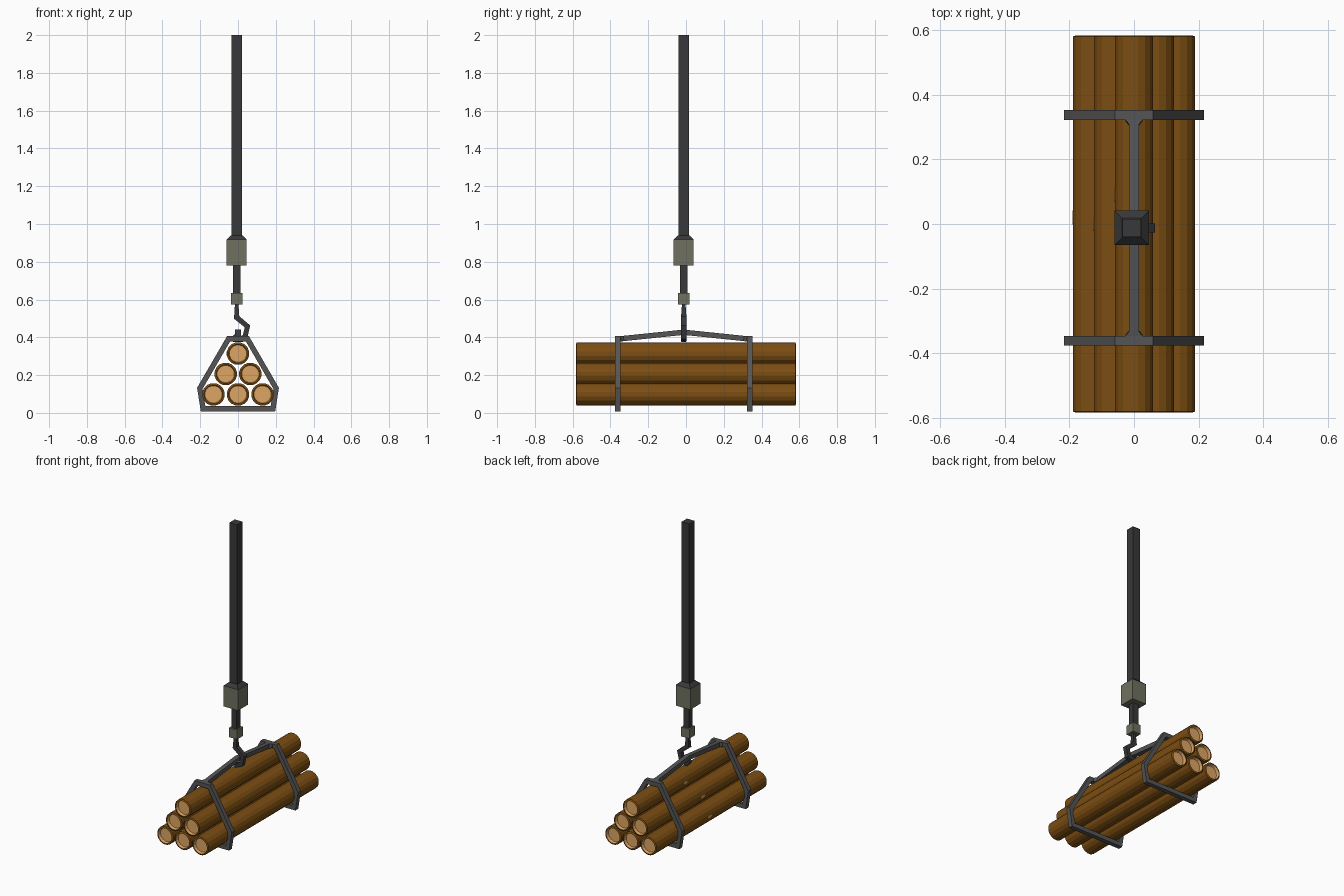
import bpy, bmesh, math
from mathutils import Vector

if "Cube" in bpy.data.objects:
    bpy.data.objects.remove(bpy.data.objects["Cube"])


def material(name, rgb):
    m = bpy.data.materials.new(name)
    m.diffuse_color = (*rgb, 1)
    m.use_nodes = True
    m.node_tree.nodes["Principled BSDF"].inputs["Base Color"].default_value = m.diffuse_color
    return m


BARK = material("bark", (0.2, 0.075, 0.006))
WOOD = material("cut_wood", (0.73, 0.38, 0.13))
STEEL = material("grey_steel", (0.09, 0.09, 0.092))
DARK = material("dark_steel", (0.04, 0.04, 0.04))
OLIVE = material("olive_metal", (0.16, 0.165, 0.115))


def finish(bm, name, mats):
    bmesh.ops.recalc_face_normals(bm, faces=bm.faces[:])
    me = bpy.data.meshes.new(name)
    bm.to_mesh(me)
    bm.free()
    ob = bpy.data.objects.new(name, me)
    bpy.context.collection.objects.link(ob)
    for m in mats:
        me.materials.append(m)
    return ob


def loft(bm, rings, mats=None, closed=False):
    """Bridge consecutive vertex rings; cap the ends unless closed."""
    vs = [[bm.verts.new(p) for p in r] for r in rings]
    n, k = len(vs[0]), len(vs)
    for i in range(k if closed else k - 1):
        a, b = vs[i], vs[(i + 1) % k]
        for j in range(n):
            f = bm.faces.new((a[j], a[(j + 1) % n], b[(j + 1) % n], b[j]))
            f.material_index = mats[i] if mats else 0
    if not closed:
        for r, i in ((vs[0], 0), (vs[-1], -1)):
            bm.faces.new(r).material_index = mats[i] if mats else 0


def bar(name, path, axis, offset, mat, closed=False):
    """Square bar with mitred corners: path of (u, z, half thickness, half width)."""
    n, rings = len(path), []
    pts = [Vector(p[:2]) for p in path]
    for i, (u, z, t, w) in enumerate(path):
        a = pts[i] - pts[i - 1] if i or closed else pts[1] - pts[0]
        b = pts[(i + 1) % n] - pts[i] if i < n - 1 or closed else a
        a, b = a.normalized(), b.normalized()
        d = (a + b).normalized()
        off = Vector((-d.y, d.x)) * t / max(d.dot(a), 0.5)
        ring = []
        for s, q in ((1, 1), (1, -1), (-1, -1), (-1, 1)):
            p = pts[i] + off * s
            c = offset + q * w
            ring.append((p.x, c, p.y) if axis == "y" else (c, p.x, p.y))
        rings.append(ring)
    bm = bmesh.new()
    loft(bm, rings, closed=closed)
    return finish(bm, name, [mat])


CX, CY = -0.007, -0.012


def post(name, levels, mat):
    """Square vertical part from (z, half width) levels."""
    bm = bmesh.new()
    loft(bm, [[(CX + sx * h, CY + sy * h, z) for sx, sy in
               ((-1, -1), (1, -1), (1, 1), (-1, 1))] for z, h in levels])
    return finish(bm, name, [mat])


# Logs with recessed pale ends
SIDES, R, L = 16, 0.06, 0.583
profile = [(-L + 0.02, 0.046), (-L, 0.05), (-L + 0.004, R),
           (L - 0.004, R), (L, 0.05), (L - 0.02, 0.046)]
log_spots = [(-0.13, 0.098), (0, 0.098), (0.13, 0.098),
             (-0.065, 0.206), (0.065, 0.206), (0, 0.314)]
for i, (x, z) in enumerate(log_spots):
    bm = bmesh.new()
    rings = [[(x + r * math.cos(2 * math.pi * (j + .5) / SIDES), y,
               z + r * math.sin(2 * math.pi * (j + .5) / SIDES))
              for j in range(SIDES)] for y, r in profile]
    loft(bm, rings, [1, 0, 0, 0, 1])
    finish(bm, f"log_{i + 1}", [BARK, WOOD])

# Small pale knots on the left side of the stack
for i, (x, y, z) in enumerate(((0, 0.09, 0.314), (-0.065, 0, 0.206), (-0.13, 0.02, 0.098))):
    bm = bmesh.new()
    loft(bm, [[(x - d, y + 0.022 * math.cos(k * math.pi / 4),
                z + 0.01 * math.sin(k * math.pi / 4)) for k in range(8)]
              for d in (0.05, 0.0605)])
    finish(bm, f"knot_{i + 1}", [WOOD])

# Two strap frames around the stack
half = [(0.185, 0.022), (0.202, 0.13), (0.05, 0.392)]
outline = half + [(-x, z) for x, z in reversed(half)]
for name, y in (("front_strap", -0.361), ("back_strap", 0.337)):
    bar(name, [(x, z, 0.014, 0.015) for x, z in outline], "y", y, STEEL, True)

# Spreader joining the straps, flared at both ends
bar("spreader", [(-0.361, 0.39, 0.014, 0.027), (-0.345, 0.392, 0.014, 0.027),
                 (-0.33, 0.394, 0.014, 0.015), (CY, 0.427, 0.014, 0.015),
                 (0.306, 0.394, 0.014, 0.015), (0.321, 0.392, 0.014, 0.027),
                 (0.337, 0.39, 0.014, 0.027)], "x", 0, STEEL)

# Cable, weight, shackle and hook
post("cable", [(0.93, 0.028), (2.0, 0.028)], DARK)
post("weight_cap", [(0.918, 0.053), (0.94, 0.03)], DARK)
post("weight", [(0.78, 0.053), (0.918, 0.053)], OLIVE)
post("rod", [(0.62, 0.02), (0.785, 0.02)], DARK)
post("shackle", [(0.573, 0.03), (0.635, 0.03)], OLIVE)
bar("hook", [(CX, 0.58, 0.009, 0.009), (CX, 0.505, 0.014, 0.014),
             (0.05, 0.458, 0.013, 0.014), (0.037, 0.402, 0.013, 0.014),
             (0.0, 0.388, 0.012, 0.013), (-0.024, 0.41, 0.008, 0.01)], "y", CY, DARK)
